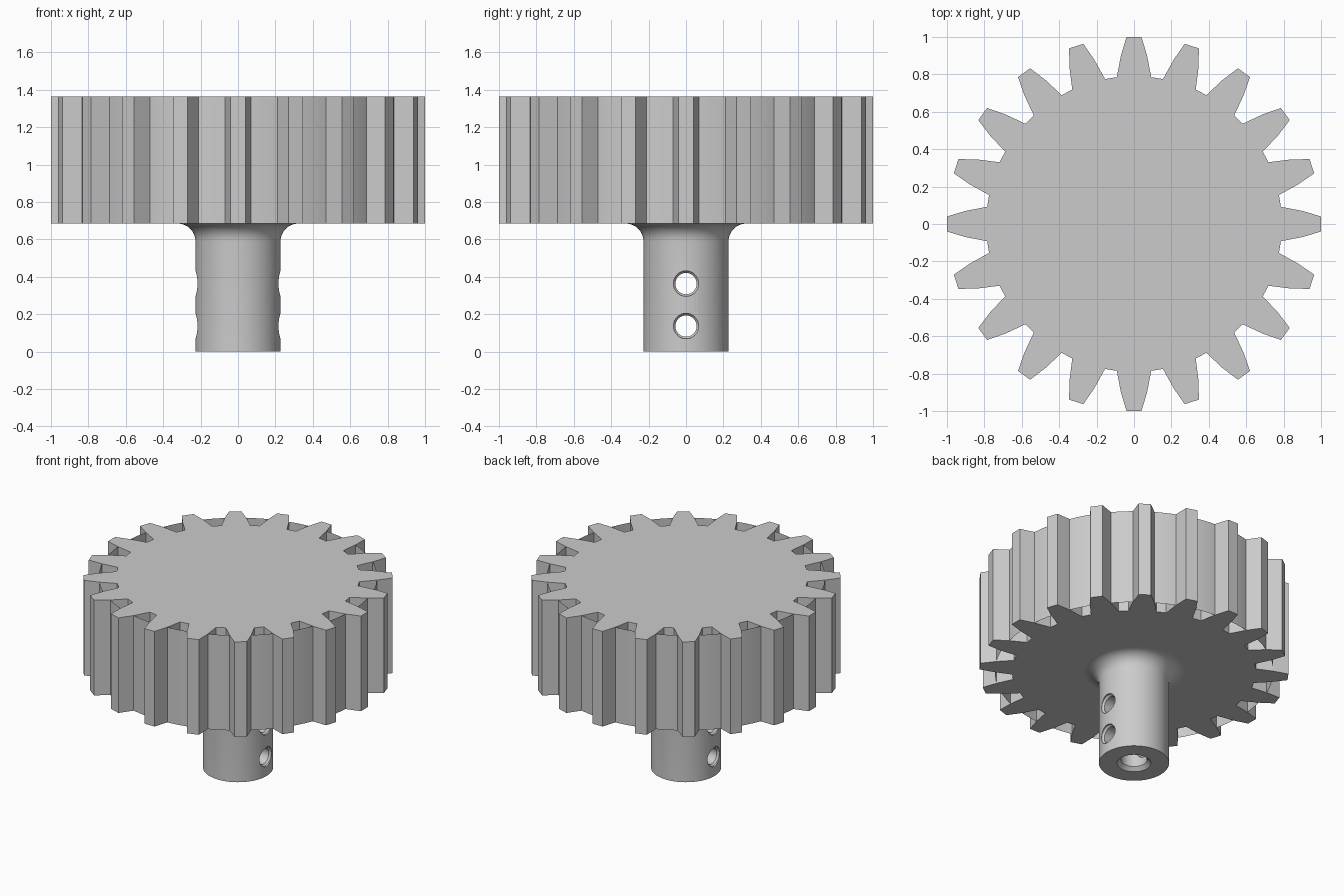
import bpy, bmesh, math
from mathutils import Matrix

cube = bpy.data.objects.get("Cube")
if cube:
    bpy.data.objects.remove(cube, do_unlink=True)

TEETH = 20
GEAR_BOTTOM, GEAR_TOP = 0.685, 1.365

grey = bpy.data.materials.new("plain_grey")
grey.use_nodes = True
colour = (0.6, 0.6, 0.6, 1)
grey.diffuse_color = colour
grey.node_tree.nodes["Principled BSDF"].inputs["Base Color"].default_value = colour


def finish(name, bm):
    """Turn a bmesh into a named object."""
    bmesh.ops.recalc_face_normals(bm, faces=bm.faces)
    mesh = bpy.data.meshes.new(name)
    bm.to_mesh(mesh)
    bm.free()
    mesh.materials.append(grey)
    obj = bpy.data.objects.new(name, mesh)
    bpy.context.collection.objects.link(obj)
    return obj


def lathe(name, profile, steps, matrix=Matrix()):
    """Spin a (radius, height) profile around z."""
    bm = bmesh.new()
    verts = [bm.verts.new((r, 0, z)) for r, z in profile]
    edges = [bm.edges.new(pair) for pair in zip(verts, verts[1:])]
    bmesh.ops.spin(bm, geom=verts + edges, cent=(0, 0, 0), axis=(0, 0, 1),
                   angle=math.tau, steps=steps, use_duplicate=False)
    bmesh.ops.remove_doubles(bm, verts=bm.verts, dist=0.0001)
    bm.transform(matrix)
    return finish(name, bm)


# Gear wheel: one tooth outline (across, outward) repeated around the axis
half_tooth = [(0.092, 0.785), (0.07, 0.9), (0.04, 1.0)]
tooth = half_tooth + [(-x, y) for x, y in reversed(half_tooth)]
bm = bmesh.new()
outline = []
for i in range(TEETH):
    turn = Matrix.Rotation(math.tau * i / TEETH, 3, 'Z')
    for x, y in tooth:
        vert = bm.verts.new((x, y, GEAR_BOTTOM))
        vert.co = turn @ vert.co
        outline.append(vert)
base = bm.faces.new(outline)
extruded = bmesh.ops.extrude_face_region(bm, geom=[base], use_keep_orig=True)
top = [g for g in extruded["geom"] if isinstance(g, bmesh.types.BMVert)]
bmesh.ops.translate(bm, verts=top, vec=(0, 0, GEAR_TOP - GEAR_BOTTOM))
finish("gear_wheel", bm)

# Thin open sleeve that bridges the gaps halfway up the teeth
sleeve = lathe("tooth_sleeve", [(0.902, GEAR_BOTTOM), (0.902, GEAR_TOP)], 160)

# Hollow shaft: blind bore with chamfered mouth, fillet under the wheel
FILLET, SHAFT = 0.096, 0.227
profile = [(0, 0.55), (0.085, 0.55), (0.085, 0.025), (0.11, 0), (SHAFT, 0)]
for k in range(9):
    a = math.pi / 2 * k / 8
    profile.append((SHAFT + FILLET * (1 - math.cos(a)),
                    GEAR_BOTTOM - FILLET * (1 - math.sin(a))))
profile += [(SHAFT + FILLET, GEAR_BOTTOM + 0.02), (0, GEAR_BOTTOM + 0.02)]
shaft = lathe("shaft", profile, 64)

# Two cross holes with slightly flared mouths
half_hole = [(0, 0.4), (0.068, 0.4), (0.068, 0.216), (0.057, 0.203)]
hole = half_hole + [(r, -z) for r, z in reversed(half_hole)]
for height in (0.137, 0.364):
    place = Matrix.Translation((0, 0, height)) @ Matrix.Rotation(math.pi / 2, 4, 'Y')
    cutter = lathe("hole_cutter", hole, 32, place)
    cutter.hide_render = True
    mod = shaft.modifiers.new("cross_hole", 'BOOLEAN')
    mod.operation = 'DIFFERENCE'
    mod.solver = 'EXACT'
    mod.object = cutter
    bpy.context.view_layer.objects.active = shaft
    bpy.ops.object.modifier_apply(modifier=mod.name)
    bpy.data.objects.remove(cutter, do_unlink=True)

# Smooth the round surfaces, keep the rims sharp
bpy.ops.object.select_all(action='DESELECT')
for part in (shaft, sleeve):
    part.select_set(True)
bpy.context.view_layer.objects.active = shaft
bpy.ops.object.shade_smooth_by_angle(angle=math.radians(30))
